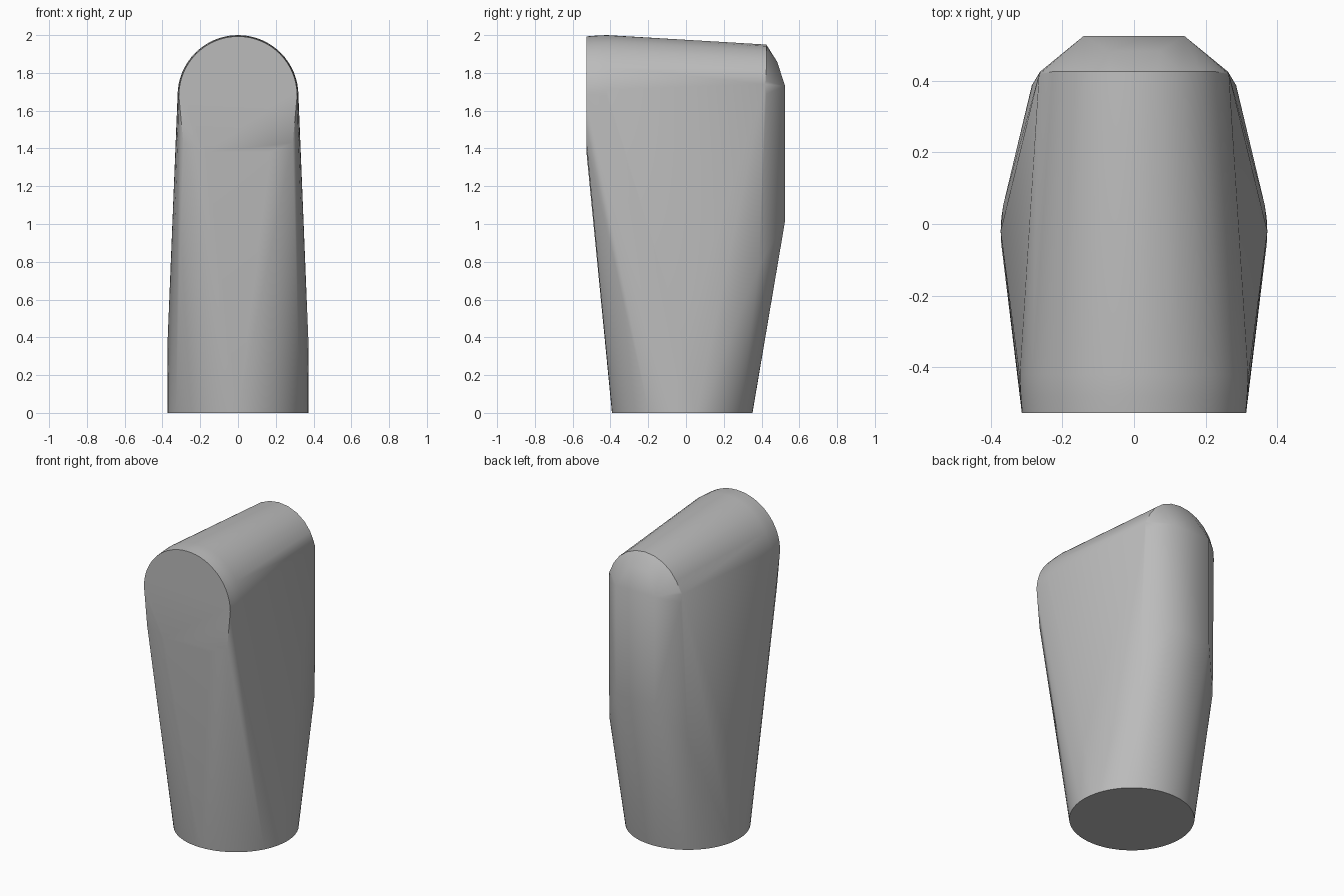
import bpy, bmesh
from math import pi, cos, sin, radians

cube = bpy.data.objects.get("Cube")
if cube:
    bpy.data.objects.remove(cube, do_unlink=True)

grey = bpy.data.materials.new("plain grey")
grey.use_nodes = True
colour = (0.5, 0.5, 0.5, 1)
grey.diffuse_color = colour
grey.node_tree.nodes["Principled BSDF"].inputs["Base Color"].default_value = colour


def arch(y, radius, centre_z, steps):
    """Upper half circle in the xz plane."""
    return [(radius * cos(pi * i / steps), y, centre_z + radius * sin(pi * i / steps))
            for i in range(steps + 1)]


def mirrored(points):
    return [(side * x, y, z) for x, y, z in points for side in (-1, 1)]


# Round foot
points = [(0.372 * cos(2 * pi * i / 64), -0.02 + 0.372 * sin(2 * pi * i / 64), 0)
          for i in range(64)]
# Rounded top, with a softened front rim
points += arch(-0.527, 0.313, 1.68, 32)
points += arch(-0.48, 0.317, 1.68, 32)
points += arch(-0.42, 0.32, 1.68, 32)
points += arch(0.425, 0.262, 1.688, 12)
# Lower end of the front face, widest side points, back shoulders
points += mirrored([(0.29, -0.527, 1.43), (0.17, -0.527, 1.38),
                    (0.372, -0.02, 0.4), (0.285, 0.387, 0.78), (0.265, 0.418, 1.74)])
# Back plate and the slope above it
points += mirrored([(0.14, 0.525, 1.02), (0.14, 0.525, 1.73), (0.07, 0.482, 1.86)])

# Wrap everything in one convex skin
bm = bmesh.new()
for p in points:
    bm.verts.new(p)
result = bmesh.ops.convex_hull(bm, input=bm.verts[:])
loose = [v for v in bm.verts if not v.link_faces]
bmesh.ops.delete(bm, geom=loose, context='VERTS')
bmesh.ops.dissolve_limit(bm, angle_limit=radians(0.3), verts=bm.verts[:], edges=bm.edges[:])
bmesh.ops.recalc_face_normals(bm, faces=bm.faces[:])

mesh = bpy.data.meshes.new("tapered_body")
bm.to_mesh(mesh)
bm.free()
mesh.materials.append(grey)
body = bpy.data.objects.new("tapered_body", mesh)
bpy.context.collection.objects.link(body)

bpy.context.view_layer.objects.active = body
body.select_set(True)
bpy.ops.object.shade_smooth_by_angle(angle=radians(30))
